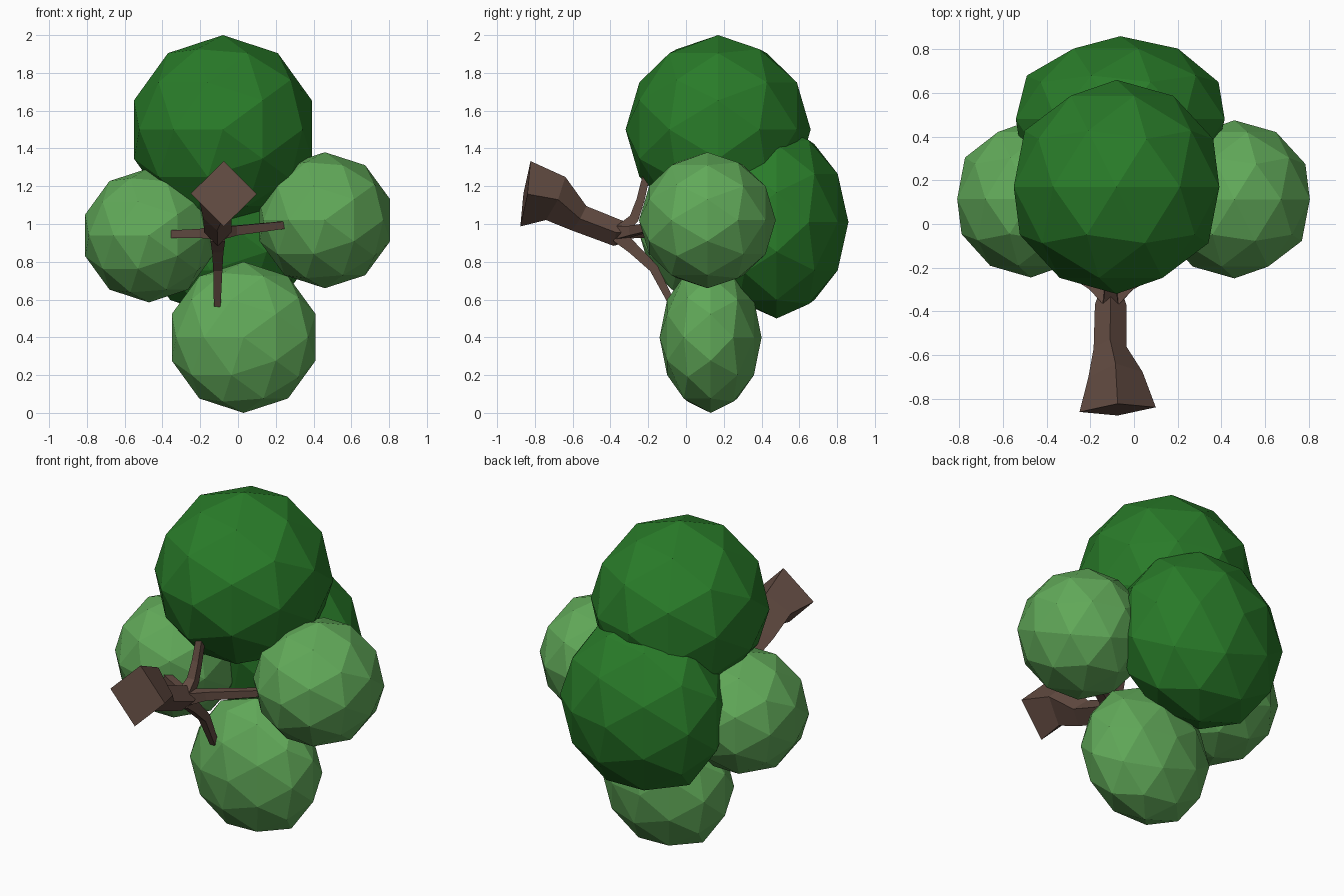
import bpy, bmesh, math
from mathutils import Vector, Matrix

if "Cube" in bpy.data.objects:
    bpy.data.objects.remove(bpy.data.objects["Cube"])


def material(name, rgb):
    m = bpy.data.materials.new(name)
    m.diffuse_color = (*rgb, 1)
    m.use_nodes = True
    m.node_tree.nodes["Principled BSDF"].inputs["Base Color"].default_value = m.diffuse_color
    return m


DARK = material("dark_leaf", (0.022, 0.2, 0.022))
LIGHT = material("light_leaf", (0.12, 0.4, 0.1))
BARK = material("bark", (0.125, 0.072, 0.055))


def finish(bm, name, mat):
    bmesh.ops.recalc_face_normals(bm, faces=bm.faces)
    me = bpy.data.meshes.new(name)
    bm.to_mesh(me)
    bm.free()
    me.materials.append(mat)
    ob = bpy.data.objects.new(name, me)
    bpy.context.collection.objects.link(ob)
    return ob


def crown(name, centre, radii, mat):
    """Faceted leaf ball whose pole points along y."""
    bm = bmesh.new()
    m = (Matrix.Translation(centre) @ Matrix.Diagonal((*radii, 1))
         @ Matrix.Rotation(-math.pi / 2, 4, 'X'))
    bmesh.ops.create_icosphere(bm, subdivisions=2, radius=1, matrix=m)
    return finish(bm, name, mat)


def limb(name, path, ref, phase):
    """Four-sided tapering tube; path entries are (x, y, z, radius)."""
    bm = bmesh.new()
    pts = [Vector(p[:3]) for p in path]
    dirs = [(b - a).normalized() for a, b in zip(pts, pts[1:])]
    rings = []
    for i, p in enumerate(pts):
        t = (dirs[max(i - 1, 0)] + dirs[min(i, len(dirs) - 1)]).normalized()
        v = t.cross(Vector(ref)).normalized()
        u = v.cross(t)
        r = path[i][3]
        rings.append([bm.verts.new(p + r * (u * math.cos(a) + v * math.sin(a)))
                      for a in (phase + k * math.pi / 2 for k in range(4))])
    for a, b in zip(rings, rings[1:]):
        for k in range(4):
            bm.faces.new((a[k], a[(k + 1) % 4], b[(k + 1) % 4], b[k]))
    bm.faces.new(rings[0])
    bm.faces.new(rings[-1])
    return finish(bm, name, BARK)


# leaf balls
crown("top_crown", (-0.08, 0.17, 1.5), (0.495, 0.49, 0.5), DARK)
crown("back_crown", (-0.063, 0.48, 1.01), (0.503, 0.38, 0.51), DARK)
crown("bottom_crown", (0.03, 0.13, 0.4), (0.4, 0.27, 0.4), LIGHT)
crown("right_crown", (0.46, 0.113, 1.02), (0.363, 0.362, 0.36), LIGHT)
crown("left_crown", (-0.472, 0.115, 0.94), (0.355, 0.36, 0.355), LIGHT)

# trunk with flared square foot
limb("trunk", [(-0.075, -0.85, 1.16, 0.175), (-0.085, -0.69, 1.135, 0.125),
               (-0.11, -0.565, 1.03, 0.075), (-0.107, -0.37, 0.955, 0.072),
               (-0.107, -0.29, 0.955, 0.045)], (1, 0, 0), 0)

# branches reaching into the leaf balls
Q = math.pi / 4
limb("left_branch", [(-0.11, -0.35, 0.955, 0.05), (-0.19, -0.28, 0.95, 0.034),
                     (-0.40, -0.15, 0.945, 0.027)], (0, 0, 1), Q)
limb("right_branch", [(-0.10, -0.35, 0.955, 0.05), (-0.02, -0.28, 0.965, 0.036),
                      (0.29, -0.11, 1.0, 0.026)], (0, 0, 1), Q)
limb("upper_branch", [(-0.107, -0.35, 0.96, 0.05), (-0.107, -0.275, 1.03, 0.036),
                      (-0.105, -0.24, 1.13, 0.03), (-0.10, -0.20, 1.3, 0.026)],
     (1, 0, 0), Q)
limb("lower_branch", [(-0.107, -0.36, 0.94, 0.055), (-0.107, -0.28, 0.87, 0.042),
                      (-0.107, -0.17, 0.765, 0.034), (-0.11, -0.07, 0.57, 0.025)],
     (1, 0, 0), Q)
